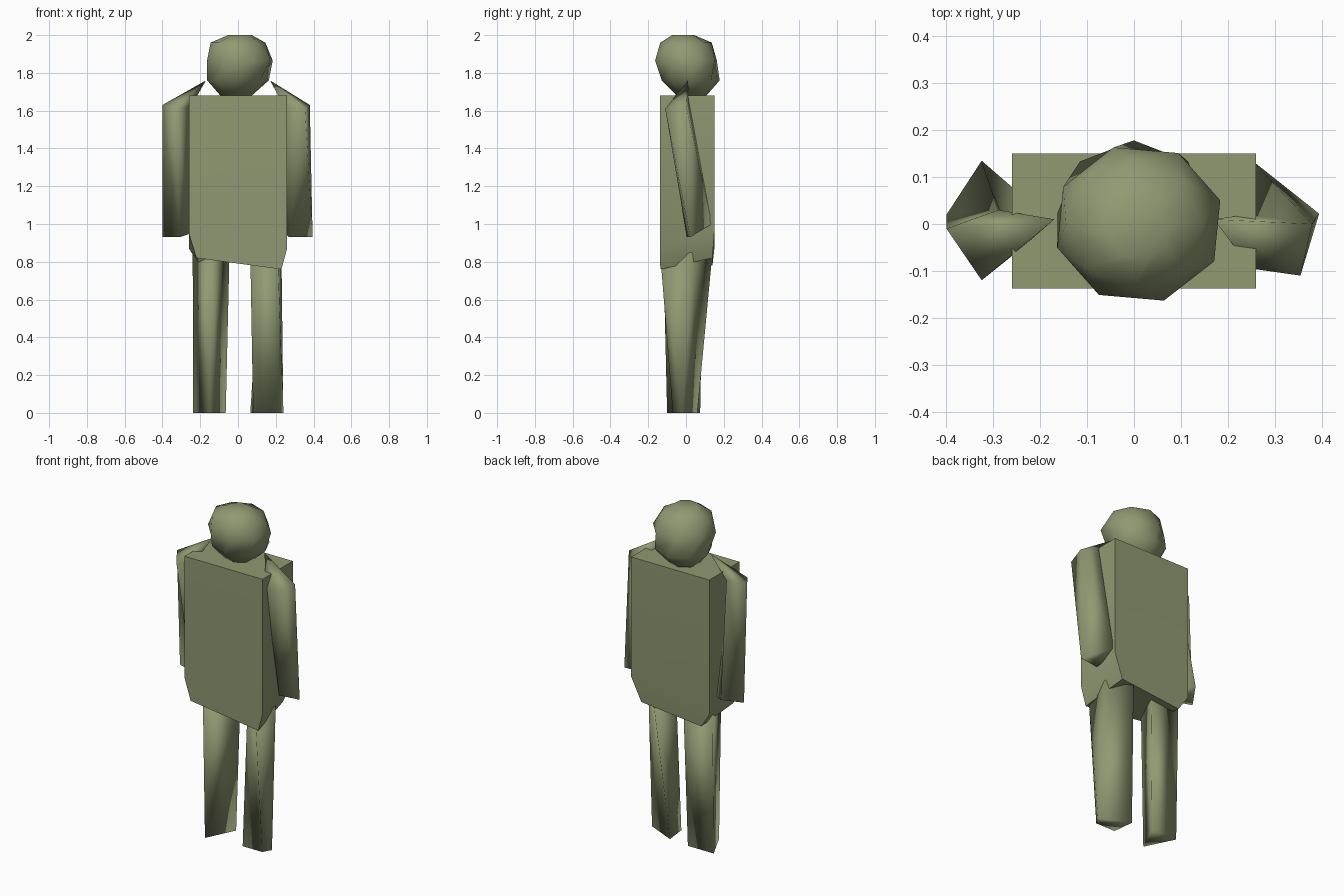
import bpy, bmesh, math

if "Cube" in bpy.data.objects:
    bpy.data.objects.remove(bpy.data.objects["Cube"])

olive = bpy.data.materials.new("olive")
olive.diffuse_color = (0.28, 0.32, 0.17, 1)
olive.use_nodes = True
olive.node_tree.nodes["Principled BSDF"].inputs["Base Color"].default_value = olive.diffuse_color


def loft(name, rings, angle=120):
    """Skin a stack of equal rings; a one-point ring becomes a tip."""
    bm = bmesh.new()
    loops = [[bm.verts.new(p) for p in ring] for ring in rings]
    for a, b in zip(loops, loops[1:]):
        n = max(len(a), len(b))
        for i in range(n):
            j = (i + 1) % n
            if len(a) == 1:
                bm.faces.new((a[0], b[i], b[j]))
            elif len(b) == 1:
                bm.faces.new((a[i], a[j], b[0]))
            else:
                bm.faces.new((a[i], a[j], b[j], b[i]))
    for end in (loops[0], loops[-1]):
        if len(end) > 2:
            bm.faces.new(end)
    bmesh.ops.recalc_face_normals(bm, faces=bm.faces)
    mesh = bpy.data.meshes.new(name)
    bm.to_mesh(mesh)
    bm.free()
    ob = bpy.data.objects.new(name, mesh)
    bpy.context.collection.objects.link(ob)
    mesh.materials.append(olive)
    bpy.ops.object.select_all(action='DESELECT')
    ob.select_set(True)
    bpy.context.view_layer.objects.active = ob
    bpy.ops.object.shade_smooth_by_angle(angle=math.radians(angle))
    return ob


def flat(z, *points):
    return [(x, y, z) for x, y in points]


def round_ring(cx, cy, r, z, turn, n=8):
    return [(cx + r * math.cos(turn + math.tau * i / n),
             cy + 0.94 * r * math.sin(turn + math.tau * i / n), z) for i in range(n)]


# torso with tapered hips, hem lifted at two opposite corners
loft("torso", [
    flat(1.68, (-0.26, -0.138), (0.26, -0.138), (0.26, 0.15), (-0.26, 0.15)),
    [(-0.26, -0.138, 0.95), (0.26, -0.138, 0.87), (0.26, 0.15, 0.96), (-0.26, 0.15, 0.87)],
    [(-0.22, -0.136, 0.82), (0.23, -0.136, 0.76), (0.20, 0.14, 0.82), (-0.20, 0.14, 0.78)]], 60)

# head: faceted ball, wider at brow level in front
head = [(-0.01, 0.03, 0.085, 1.68, 0.2), (0.0, 0.025, 0.163, 1.76, 0.0),
        (0.01, 0.0, 0.182, 1.865, 0.3), (0.0, 0.0, 0.145, 1.96, 0.0),
        (0.01, -0.015, 0.065, 2.0, 0.3)]
loft("head", [round_ring(*r) for r in head], 180)

# arms: swept back, with a pointed shoulder
loft("left_arm", [
    [(-0.17, 0.01, 1.76)],
    [(-0.325, -0.12, 1.61), (-0.25, -0.06, 1.62), (-0.29, 0.03, 1.64), (-0.40, -0.01, 1.63)],
    [(-0.31, -0.01, 0.93), (-0.25, 0.07, 0.95), (-0.325, 0.135, 0.97), (-0.40, 0.02, 0.93)]])
loft("right_arm", [
    [(0.17, 0.01, 1.76)],
    [(0.25, -0.095, 1.61), (0.355, -0.11, 1.61), (0.38, 0.0, 1.63), (0.24, 0.02, 1.64)],
    [(0.25, 0.05, 0.95), (0.27, 0.005, 0.93), (0.395, 0.022, 0.93), (0.25, 0.137, 1.0)]])

# legs: one three-sided, one four-sided and tapered
loft("left_leg", [
    flat(0.85, (-0.15, -0.12), (-0.045, 0.09), (-0.24, 0.09)),
    flat(0.0, (-0.15, -0.10), (-0.065, 0.075), (-0.237, 0.075))], 150)
loft("right_leg", [
    flat(0.85, (0.21, -0.137), (0.23, 0.03), (0.12, 0.14), (0.065, 0.0)),
    flat(0.0, (0.21, -0.07), (0.24, -0.02), (0.065, 0.06), (0.08, -0.07))])
